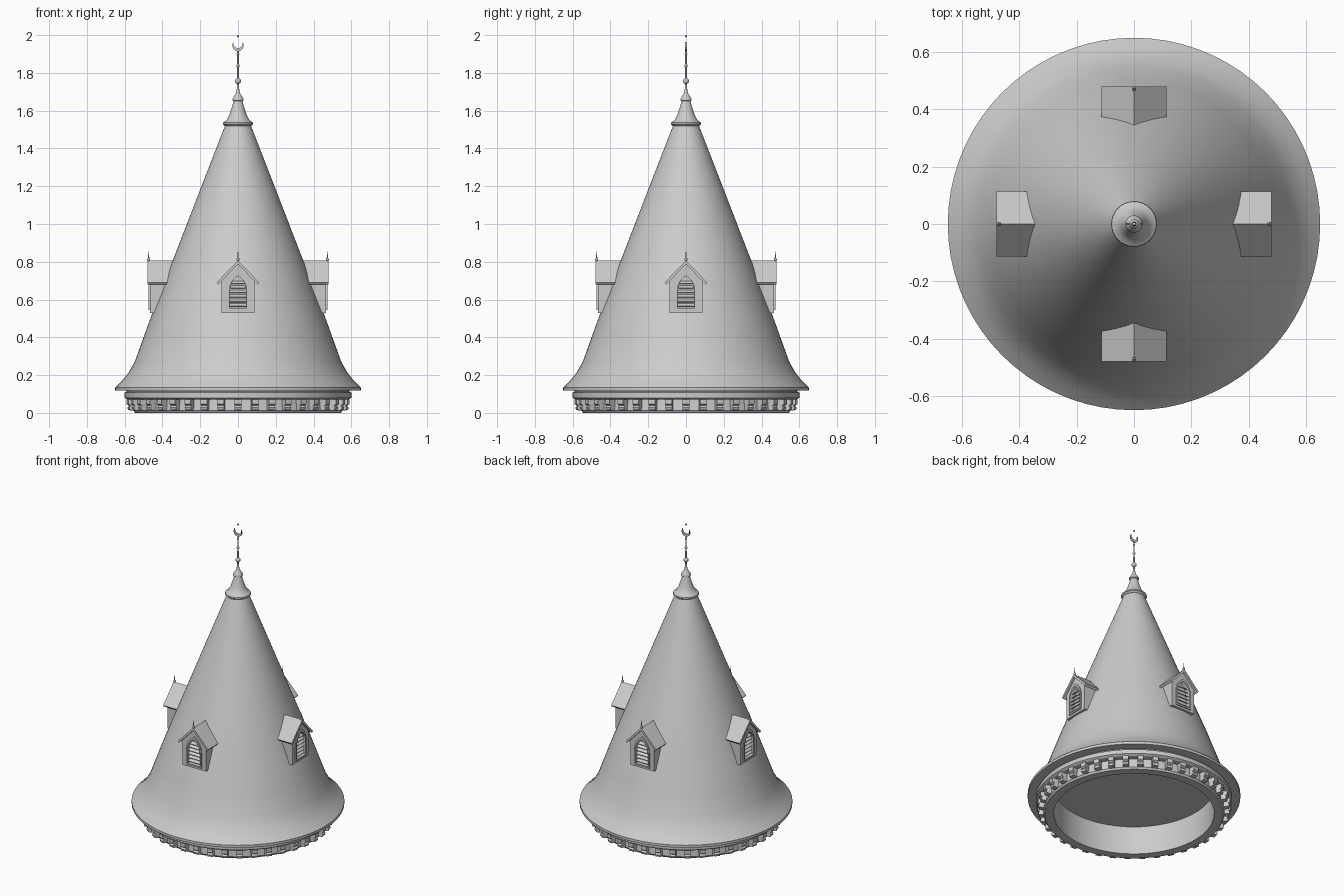
import bpy, bmesh, math
from mathutils import Matrix, Vector

if "Cube" in bpy.data.objects:
    bpy.data.objects.remove(bpy.data.objects["Cube"])

stone = bpy.data.materials.new("plain_grey")
stone.diffuse_color = (0.6, 0.6, 0.6, 1)
stone.use_nodes = True
stone.node_tree.nodes["Principled BSDF"].inputs["Base Color"].default_value = stone.diffuse_color


def finish(name, bm, smooth=True):
    bmesh.ops.remove_doubles(bm, verts=bm.verts, dist=1e-5)
    bmesh.ops.recalc_face_normals(bm, faces=bm.faces)
    me = bpy.data.meshes.new(name)
    bm.to_mesh(me)
    bm.free()
    me.materials.append(stone)
    ob = bpy.data.objects.new(name, me)
    bpy.context.collection.objects.link(ob)
    if smooth:
        bpy.ops.object.select_all(action='DESELECT')
        ob.select_set(True)
        bpy.context.view_layer.objects.active = ob
        bpy.ops.object.shade_smooth_by_angle(angle=math.radians(32))
    return ob


def lathe(name, profile, n):
    """Revolve (radius, z) points around the z axis."""
    bm = bmesh.new()
    rings = []
    for r, z in profile:
        if r == 0:
            rings.append([bm.verts.new((0, 0, z))] * n)
        else:
            rings.append([bm.verts.new((r * math.cos(2 * math.pi * i / n),
                                        r * math.sin(2 * math.pi * i / n), z)) for i in range(n)])
    for a, b in zip(rings, rings[1:]):
        for i in range(n):
            j = (i + 1) % n
            quad = list(dict.fromkeys([a[i], a[j], b[j], b[i]]))
            bm.faces.new(quad)
    return finish(name, bm)


def add_prism(bm, pts, y0, y1):
    """Extrude an (x, z) outline from y0 to y1."""
    f = [bm.verts.new((x, y0, z)) for x, z in pts]
    b = [bm.verts.new((x, y1, z)) for x, z in pts]
    bm.faces.new(f)
    bm.faces.new(b[::-1])
    for i in range(len(pts)):
        j = (i + 1) % len(pts)
        bm.faces.new((f[i], b[i], b[j], f[j]))


def prism(name, pts, y0, y1):
    bm = bmesh.new()
    add_prism(bm, pts, y0, y1)
    return finish(name, bm, False)


def arch(w, bottom, spring, n=8):
    """Pointed arch outline, counter-clockwise from bottom left."""
    right = [(-w + 2 * w * math.cos(math.pi / 3 * i / n),
              spring + 2 * w * math.sin(math.pi / 3 * i / n)) for i in range(n + 1)]
    left = [(-x, z) for x, z in right[-2::-1]]
    return [(-w, bottom), (w, bottom)] + right + left


# Conical roof with flared eave
lathe("conical_roof", [(0.585, 0.118), (0.65, 0.118), (0.65, 0.135), (0.614, 0.17), (0.58, 0.212),
                       (0.547, 0.27), (0.50, 0.40), (0.453, 0.53), (0.348, 0.80),
                       (0.205, 1.17), (0.065, 1.53), (0, 1.56)], 72)

# Base ring with inner wall, ceiling and cornice
lathe("base_ring", [(0, 0.19), (0.49, 0.19), (0.49, 0.0), (0.545, 0.0), (0.553, 0.012),
                    (0.548, 0.07), (0.585, 0.07), (0.60, 0.08), (0.60, 0.108),
                    (0.59, 0.112), (0.59, 0.125)], 72)

# Corbels under the cornice
bm = bmesh.new()
outline = [(0.54, 0.071), (0.59, 0.071), (0.59, 0.046), (0.578, 0.038),
           (0.586, 0.028), (0.582, 0.015), (0.54, 0.01)]
COUNT = 40
for i in range(COUNT):
    old = set(bm.verts)
    add_prism(bm, outline, -0.018, 0.018)
    bmesh.ops.rotate(bm, verts=[v for v in bm.verts if v not in old], cent=(0, 0, 0),
                     matrix=Matrix.Rotation(2 * math.pi * i / COUNT + math.pi / 2, 3, 'Z'))
finish("corbels", bm, False)

# Finial cap and rod
lathe("finial_cap", [(0, 1.52), (0.07, 1.52), (0.08, 1.53), (0.078, 1.538), (0.06, 1.55),
                     (0.045, 1.58), (0.032, 1.62), (0.024, 1.65), (0.03, 1.654), (0.03, 1.662),
                     (0.022, 1.675), (0.012, 1.69), (0.007, 1.71), (0.005, 1.74), (0.004, 1.92),
                     (0, 1.922)], 32)


# Beads on the rod and the top dot
def bead(name, z, r):
    bm = bmesh.new()
    bmesh.ops.create_uvsphere(bm, u_segments=20, v_segments=12, radius=r,
                              matrix=Matrix.Translation((0, 0, z)))
    finish(name, bm)


for name, z, r in [("large_bead", 1.757, 0.016), ("middle_bead", 1.838, 0.009),
                   ("small_bead", 1.90, 0.007), ("top_dot", 1.994, 0.006)]:
    bead(name, z, r)


# Crescent opening upwards
def arc(cz, r, a0, a1, n=20):
    return [(r * math.cos(math.radians(a0 + (a1 - a0) * i / n)),
             cz + r * math.sin(math.radians(a0 + (a1 - a0) * i / n))) for i in range(n + 1)]


crescent = arc(1.945, 0.03, -215.6, 35.6) + arc(1.957, 0.025, 12.6, -192.6)[1:-1]
prism("crescent", crescent, -0.004, 0.004)

# Dormer parts, made facing the front
wall = prism("dormer_wall", [(-0.087, 0.53), (0.087, 0.53), (0.087, 0.702), (0, 0.793),
                             (-0.087, 0.702)], -0.466, -0.32)
cutter = prism("window_cutter", arch(0.047, 0.553, 0.645), -0.52, -0.438)
cutter.hide_render = True
cutter.hide_set(True)
cut = wall.modifiers.new("window", 'BOOLEAN')
cut.operation = 'DIFFERENCE'
cut.solver = 'EXACT'
cut.object = cutter

roof = prism("dormer_roof", [(-0.113, 0.69), (-0.104, 0.679), (0, 0.788), (0.104, 0.679),
                             (0.113, 0.69), (0, 0.807)], -0.48, -0.30)

# Arched window frame
bm = bmesh.new()
outer, inner = arch(0.056, 0.544, 0.645), arch(0.046, 0.554, 0.645)
loops = [[bm.verts.new((x, y, z)) for x, z in pts]
         for pts, y in ((outer, -0.46), (outer, -0.473), (inner, -0.473), (inner, -0.45))]
n = len(outer)
for a, b in zip(loops, loops[1:] + loops[:1]):
    for i in range(n):
        j = (i + 1) % n
        if (a[i].co - a[j].co).length > 1e-6:
            bm.faces.new((a[i], a[j], b[j], b[i]))
frame = finish("window_frame", bm, False)

# Tilted louvre slats
bm = bmesh.new()
for k in range(6):
    z = 0.57 + k * 0.024
    w = 0.047 if z < 0.65 else 0.047 - (z - 0.645) * 0.3
    m = (Matrix.Translation((0, -0.454, z)) @ Matrix.Rotation(math.radians(35), 4, 'X')
         @ Matrix.Diagonal(Vector((2 * w, 0.022, 0.005, 1))))
    bmesh.ops.create_cube(bm, size=1, matrix=m)
slats = finish("window_slats", bm, False)

# Small spike at the gable tip
bm = bmesh.new()
bmesh.ops.create_cone(bm, cap_ends=True, segments=12, radius1=0.006, radius2=0.001, depth=0.07,
                      matrix=Matrix.Translation((0, -0.473, 0.82)))
bmesh.ops.create_uvsphere(bm, u_segments=12, v_segments=8, radius=0.008,
                          matrix=Matrix.Translation((0, -0.473, 0.812)))
spike = finish("gable_spike", bm)

# Bake the window opening, then repeat the dormer on four sides
bpy.context.view_layer.update()
baked = bpy.data.meshes.new_from_object(wall.evaluated_get(bpy.context.evaluated_depsgraph_get()))
wall.modifiers.clear()
wall.data = baked
bpy.data.objects.remove(cutter)
for k in range(1, 4):
    for part in (wall, roof, frame, slats, spike):
        c = part.copy()
        c.rotation_euler.z = k * math.pi / 2
        bpy.context.collection.objects.link(c)
